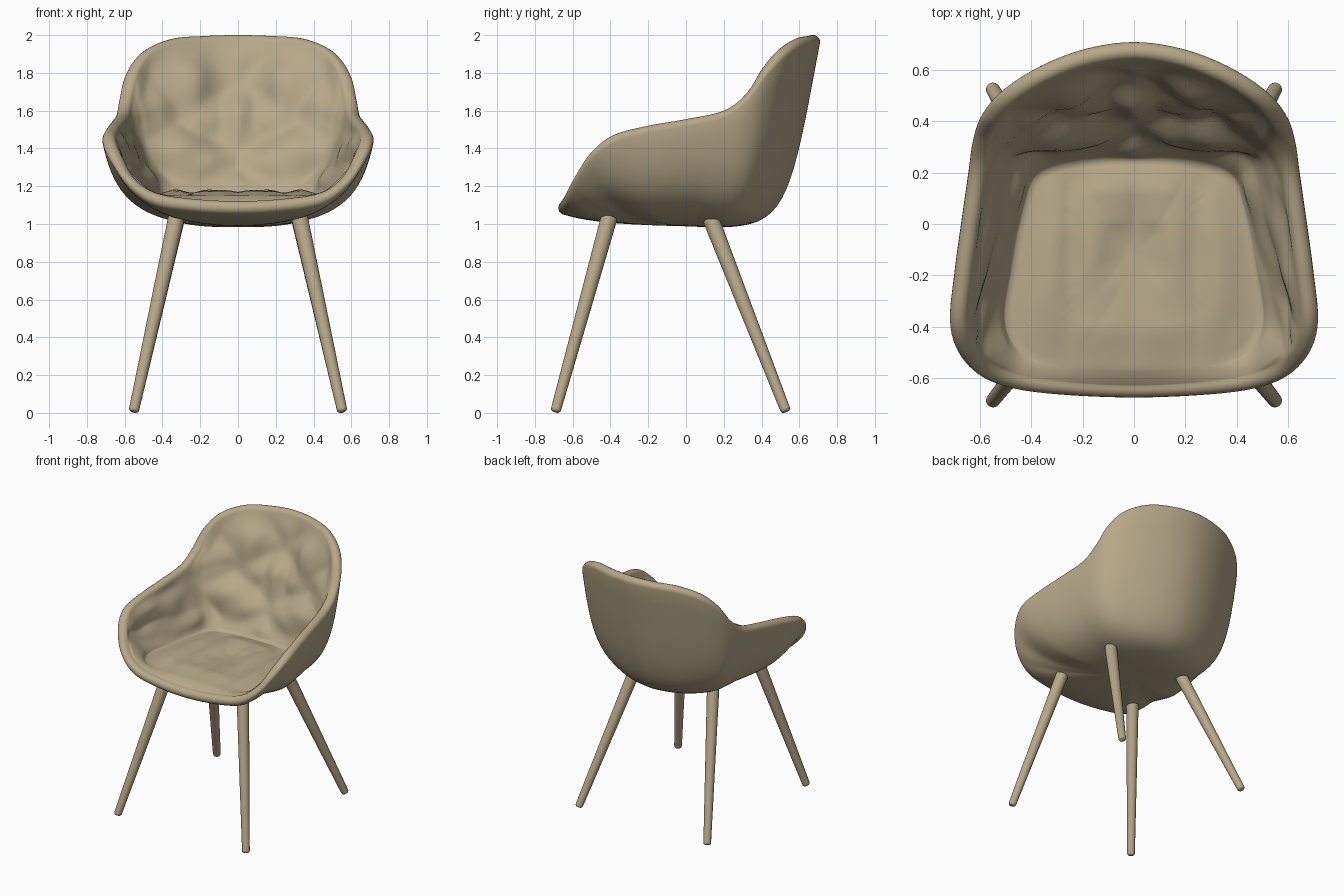
import bpy, bmesh
from math import sin, cos, radians, pi
from mathutils import Vector, noise

if "Cube" in bpy.data.objects:
    bpy.data.objects.remove(bpy.data.objects["Cube"])

mat = bpy.data.materials.new("tan")
mat.diffuse_color = (0.47, 0.39, 0.25, 1)
mat.use_nodes = True
mat.node_tree.nodes["Principled BSDF"].inputs["Base Color"].default_value = mat.diffuse_color

# Right half of the rim crest, front to back: x, y, z, outward lean in degrees
RIM = [(0, -.675, 1.095, 74), (.25, -.665, 1.11, 70), (.45, -.64, 1.15, 60),
       (.58, -.59, 1.245, 46), (.658, -.505, 1.375, 28), (.688, -.385, 1.47, 11),
       (.667, -.20, 1.52, 3), (.64, 0, 1.555, 3), (.612, .20, 1.60, 4),
       (.595, .32, 1.69, 5), (.565, .41, 1.82, 7), (.49, .50, 1.92, 9),
       (.35, .59, 1.98, 10), (.18, .655, 1.995, 10.5), (0, .68, 2.0, 10.5)]
LOOP = [Vector(p) for p in RIM] + [Vector((-p[0],) + p[1:]) for p in RIM[-2:0:-1]]
STEPS = 7
UP = Vector((0, 0, 1))


def rim_point(u):
    """Closed Catmull-Rom spline through the rim."""
    i, t = int(u // 1), u % 1
    a, b, c, d = (LOOP[(i + k) % len(LOOP)] for k in (-1, 0, 1, 2))
    return 0.5 * (2 * b + (c - a) * t + (2 * a - 5 * b + 4 * c - d) * t * t
                  + (3 * b - a - 3 * c + d) * t ** 3)


def clamp(v):
    return min(1, max(0, v))


def bezier(a, b, c, d, t):
    s = 1 - t
    return a * s ** 3 + b * 3 * s * s * t + c * 3 * s * t * t + d * t ** 3


def folds(p):
    """Soft quilting and wrinkles of the upholstery, symmetric in x."""
    x, v = abs(p.x), p.z + 0.6 * p.y
    q = Vector((x * 3.2, p.y * 2.6, p.z * 3.2))
    quilt = abs(sin(pi * (x * 1.9 + v * 1.9))) * abs(sin(pi * (x * 1.9 - v * 1.9)))
    crease = abs(noise.noise(q + Vector((3, 1, 7))))
    return 0.035 * quilt + 0.07 * crease - 0.02 + 0.015 * noise.noise(q * 2.3)


OUT_C, IN_C = Vector((0, 0, .988)), Vector((0, -.1, 1.15))
NO, NR, NF, NW = 22, 8, 18, 28


def section(u):
    """One strip: underside centre -> outer wall -> rolled rim -> inner wall -> seat."""
    r = rim_point(u)
    tan = (rim_point(u + .02) - rim_point(u - .02)).to_3d()
    e = Vector((tan.y, -tan.x, 0)).normalized()
    crest, lean, rad = Vector(r[:3]), radians(r[3]), .036
    t = UP * cos(lean) + e * sin(lean)
    o = e * cos(lean) - UP * sin(lean)
    mid = crest - t * rad
    p3, q3 = mid + o * rad, mid - o * rad
    # outer wall, fuller at the back and rounder at the front corners
    flat = Vector((crest.x, crest.y, 0))
    rear = clamp((crest.y - .1) / .5)
    corner = clamp((flat.length - .72) / .12) * clamp(-crest.y * 5)
    base = 1.07 - .08 * rear + .03 * corner
    p2 = p3 - t * max(.1, (p3.z - base) / max(cos(lean), .5))
    p1 = flat * min(.66 + .12 * rear, (.5 + .04 * rear - .05 * corner) / flat.length)
    p1.z = .982 - .035 * p1.y
    pts = [bezier(OUT_C, p1, p2, p3, k / NO) for k in range(1, NO + 1)]
    # rolled rim
    pts += [mid + o * rad * cos(pi * k / NR) + t * rad * sin(pi * k / NR)
            for k in range(1, NR)]
    # inner wall down to the crease around the seat
    y = crest.y
    cy = -.03 + (.7 * y - .42 * y * y if y > 0 else .80 * y)
    crease = Vector((crest.x * (.70 - .08 * y), cy, 1.15))
    h = q3 - crease
    ctrl = crease + Vector((h.x * .62, h.y * .56, h.z * .40))
    size = clamp((h.z - .03) / .2)
    for k in range(NW):
        s = 1 - k / NW
        p = crease * (1 - s) ** 2 + ctrl * 2 * s * (1 - s) + q3 * s * s
        d = (ctrl - crease) * (1 - s) + (q3 - ctrl) * s
        n = tan.cross(d).normalized()
        if n.dot(UP * .5 - e) < 0:
            n = -n
        pts.append(p + n * folds(p) * size * clamp((1 - s) * 6) * clamp(s * 6))
    # seat cushion with soft seams
    for k in range(NF):
        s = 1 - k / NF
        p = IN_C.lerp(crease, s)
        seam = .02 * abs(sin(pi * p.x / .25)) + .45 * folds(p)
        pts.append(p + UP * (.005 + seam) * clamp((1 - s) * 3) * clamp(s * 3))
    return pts


# Upholstered shell with padded inside
bm = bmesh.new()
count = len(LOOP) * STEPS
strips = [[bm.verts.new(p) for p in section(i / STEPS)] for i in range(count)]
low, top = bm.verts.new(OUT_C), bm.verts.new(IN_C)
for i in range(count):
    a, b = strips[i], strips[(i + 1) % count]
    bm.faces.new((low, b[0], a[0]))
    bm.faces.new((top, a[-1], b[-1]))
    for k in range(len(a) - 1):
        bm.faces.new((a[k], b[k], b[k + 1], a[k + 1]))
bmesh.ops.recalc_face_normals(bm, faces=bm.faces)
for f in bm.faces:
    f.smooth = True
me = bpy.data.meshes.new("seat_shell")
bm.to_mesh(me)
bm.free()
me.materials.append(mat)
bpy.context.collection.objects.link(bpy.data.objects.new("seat_shell", me))


# Splayed tapered legs with rounded feet
def leg(name, head, foot):
    head, foot = Vector(head), Vector(foot)
    axis = head - foot
    bpy.ops.mesh.primitive_cone_add(vertices=32, radius1=.027, radius2=.044,
                                    depth=axis.length, location=(head + foot) / 2)
    ob = bpy.context.object
    ob.name = name
    ob.rotation_euler = axis.to_track_quat('Z', 'Y').to_euler()
    ob.data.materials.append(mat)
    bev = ob.modifiers.new("round_ends", 'BEVEL')
    bev.width, bev.segments, bev.limit_method = .015, 4, 'ANGLE'
    bpy.ops.object.shade_smooth_by_angle(angle=radians(40))


for side, s in (("right", 1), ("left", -1)):
    leg("front_leg_" + side, (s * .325, -.405, 1.04), (s * .553, -.692, .005))
    leg("back_leg_" + side, (s * .325, .13, 1.03), (s * .553, .53, .006))
